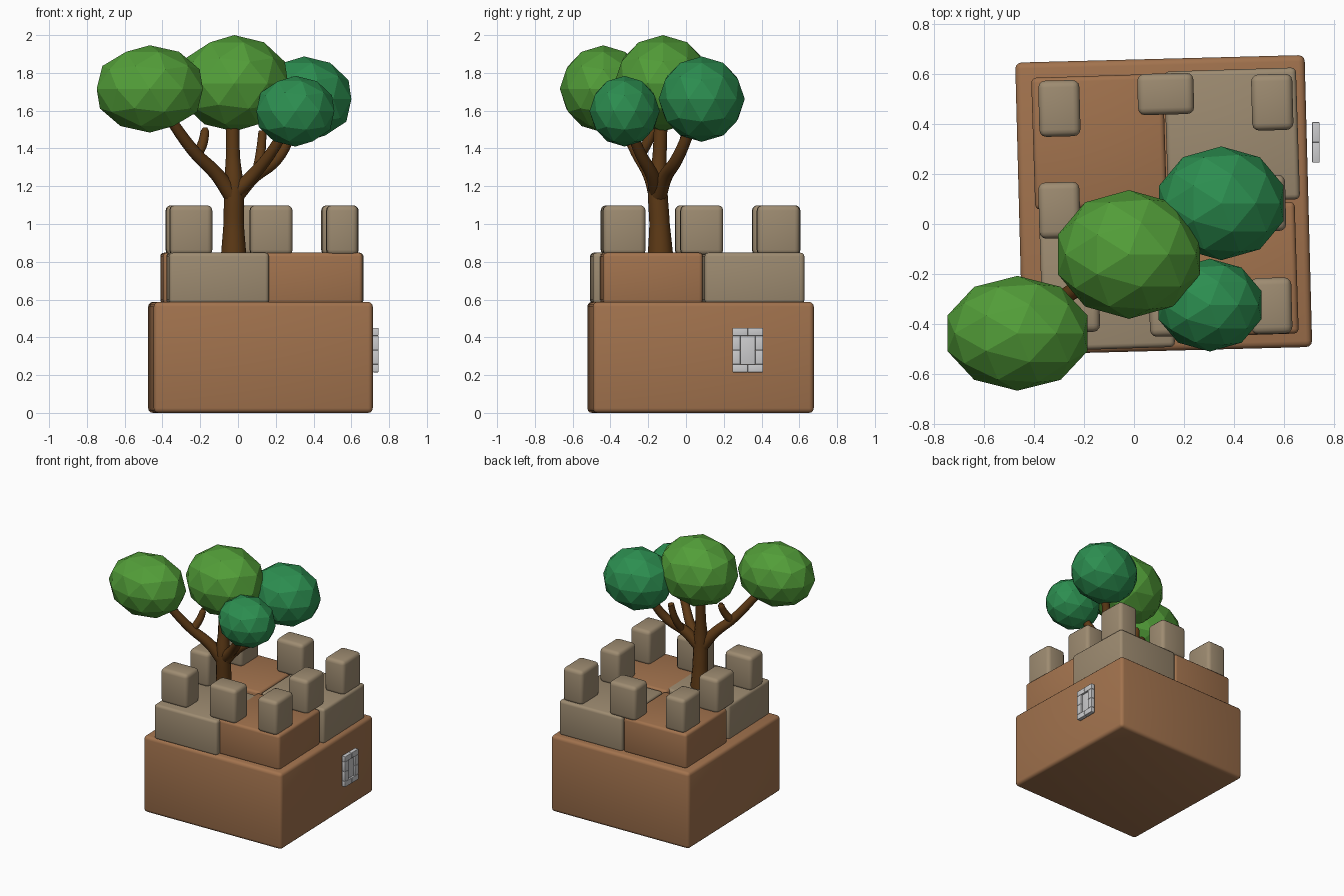
import bpy, bmesh, math
from mathutils import Matrix, Vector

if "Cube" in bpy.data.objects:
    bpy.data.objects.remove(bpy.data.objects["Cube"])


def mat(name, r, g, b):
    m = bpy.data.materials.new(name)
    m.diffuse_color = (r, g, b, 1)
    m.use_nodes = True
    m.node_tree.nodes["Principled BSDF"].inputs["Base Color"].default_value = m.diffuse_color
    return m


BROWN = mat("earth_brown", 0.36, 0.17, 0.075)
TAN = mat("stone_tan", 0.34, 0.26, 0.165)
GREEN = mat("leaf_green", 0.085, 0.34, 0.04)
DARK = mat("leaf_dark_green", 0.025, 0.27, 0.08)
BARK = mat("bark_brown", 0.11, 0.042, 0.008)
GREY = mat("window_grey", 0.60, 0.60, 0.61)


def finish(bm, name, material):
    me = bpy.data.meshes.new(name)
    bm.to_mesh(me)
    bm.free()
    me.materials.append(material)
    ob = bpy.data.objects.new(name, me)
    bpy.context.collection.objects.link(ob)
    return ob


def smooth(ob, angle=40):
    bpy.ops.object.select_all(action='DESELECT')
    ob.select_set(True)
    bpy.context.view_layer.objects.active = ob
    bpy.ops.object.shade_smooth_by_angle(angle=math.radians(angle))


def block(name, centre, size, material, rot=0.0, bevel=0.025):
    """Rounded box, turned slightly about z."""
    bm = bmesh.new()
    bmesh.ops.create_cube(bm, size=1)
    bmesh.ops.scale(bm, vec=size, verts=bm.verts)
    bmesh.ops.bevel(bm, geom=bm.edges[:], offset=bevel, segments=3,
                    profile=0.5, affect='EDGES')
    bm.transform(Matrix.Translation(centre) @ Matrix.Rotation(math.radians(rot), 4, 'Z'))
    ob = finish(bm, name, material)
    smooth(ob)
    return ob


# Large base block
block("base", (0.119, 0.077, 0.294), (1.16, 1.17, 0.588), BROWN, 1.5, 0.025)

# Second tier: four blocks in a checker pattern
tier = [("tier_back_left", -0.14, 0.33, BROWN), ("tier_back_right", 0.393, 0.355, TAN),
        ("tier_front_right", 0.388, -0.183, BROWN), ("tier_front_left", -0.108, -0.237, TAN)]
for name, x, y, m in tier:
    block(name, (x, y, 0.713), (0.528, 0.528, 0.27), m, 1.8, 0.02)

# Battlements around the edge: corners and side middles
L, S = 0.225, 0.165
merlons = [("back_left", -0.299, 0.463, S, L), ("back_middle", 0.127, 0.521, L, S),
           ("back_right", 0.554, 0.488, S, L), ("left_middle", -0.299, 0.055, S, L),
           ("right_middle", 0.525, 0.083, S, L), ("front_right", 0.55, -0.328, S, L),
           ("front_middle", 0.175, -0.367, L, S), ("front_left", -0.25, -0.352, L, S)]
for name, x, y, w, d in merlons:
    block("merlon_" + name, (x, y, 0.967), (w, d, 0.264), TAN, 1.5, 0.028)


# Tree trunk and branches: tapered tubes
def limb(name, pts):
    cu = bpy.data.curves.new(name, 'CURVE')
    cu.dimensions = '3D'
    cu.bevel_depth = 1.0
    cu.bevel_resolution = 4
    cu.resolution_u = 6
    cu.use_fill_caps = True
    sp = cu.splines.new('BEZIER')
    sp.bezier_points.add(len(pts) - 1)
    for p, (x, y, z, r) in zip(sp.bezier_points, pts):
        p.co = (x, y, z)
        p.radius = r
        p.handle_left_type = p.handle_right_type = 'AUTO'
    cu.materials.append(BARK)
    ob = bpy.data.objects.new(name, cu)
    bpy.context.collection.objects.link(ob)
    bpy.ops.object.select_all(action='DESELECT')
    ob.select_set(True)
    bpy.context.view_layer.objects.active = ob
    bpy.ops.object.convert(target='MESH')
    smooth(bpy.context.view_layer.objects.active, 60)


limb("trunk", [(-0.023, -0.135, 0.82, 0.068), (-0.023, -0.14, 1.0, 0.054),
               (-0.022, -0.15, 1.2, 0.052), (-0.027, -0.14, 1.36, 0.037),
               (-0.028, -0.13, 1.65, 0.034)])
limb("branch_left", [(-0.025, -0.15, 1.14, 0.045), (-0.11, -0.19, 1.26, 0.038),
                     (-0.23, -0.26, 1.38, 0.033), (-0.37, -0.35, 1.57, 0.028)])
limb("twig_left", [(-0.22, -0.25, 1.36, 0.028), (-0.19, -0.21, 1.42, 0.027),
                   (-0.175, -0.18, 1.49, 0.023), (-0.174, -0.178, 1.51, 0.012)])
limb("branch_right", [(-0.02, -0.15, 1.14, 0.045), (0.08, -0.11, 1.25, 0.038),
                      (0.2, -0.05, 1.34, 0.033), (0.3, 0.03, 1.52, 0.028)])
limb("twig_right", [(0.1, -0.09, 1.27, 0.027), (0.12, -0.03, 1.38, 0.026),
                    (0.13, 0.0, 1.49, 0.022)])
limb("branch_front_right", [(-0.02, -0.15, 1.16, 0.042), (0.08, -0.18, 1.26, 0.035),
                            (0.17, -0.24, 1.37, 0.03), (0.26, -0.3, 1.52, 0.026)])


# Faceted leaf clumps, scaled to exact half sizes
def clump(name, centre, half, material, turn):
    bm = bmesh.new()
    bmesh.ops.create_icosphere(bm, subdivisions=2, radius=1)
    bm.transform(Matrix.Rotation(math.radians(turn), 4, 'Z'))
    for i in range(3):
        m = max(abs(v.co[i]) for v in bm.verts)
        for v in bm.verts:
            v.co[i] *= half[i] / m
    bm.transform(Matrix.Translation(centre))
    finish(bm, name, material)


clump("leaves_centre", (-0.02, -0.122, 1.745), (0.285, 0.258, 0.255), GREEN, 0)
clump("leaves_left", (-0.467, -0.438, 1.715), (0.281, 0.23, 0.231), GREEN, 0)
clump("leaves_right", (0.35, 0.083, 1.661), (0.25, 0.228, 0.226), DARK, 0)
clump("leaves_front_right", (0.304, -0.325, 1.597), (0.206, 0.186, 0.187), DARK, 0)

# Window on the right side: pane and a frame of small bricks (y0, y1, z0, z1)
Y0, Y1, Z0, Z1, T = 0.246, 0.408, 0.215, 0.45, 0.042
YM, ZM = (Y0 + Y1) / 2, (Z0 + Z1) / 2
bricks = []
for z0, z1 in ((Z0, Z0 + T), (Z1 - T, Z1)):
    bricks += [(Y0, YM, z0, z1), (YM, Y1, z0, z1)]
for y0, y1 in ((Y0, Y0 + T), (Y1 - T, Y1)):
    bricks += [(y0, y1, Z0 + T, ZM), (y0, y1, ZM, Z1 - T)]
for i, (a, b, c, d) in enumerate(bricks):
    block("window_brick_%d" % (i + 1), (0.729, (a + b) / 2, (c + d) / 2),
          (0.03, b - a, d - c), GREY, 0, 0.003)
block("window_pane", (0.722, YM, ZM), (0.016, Y1 - Y0 - 2 * T, Z1 - Z0 - 2 * T), GREY, 0, 0.001)
